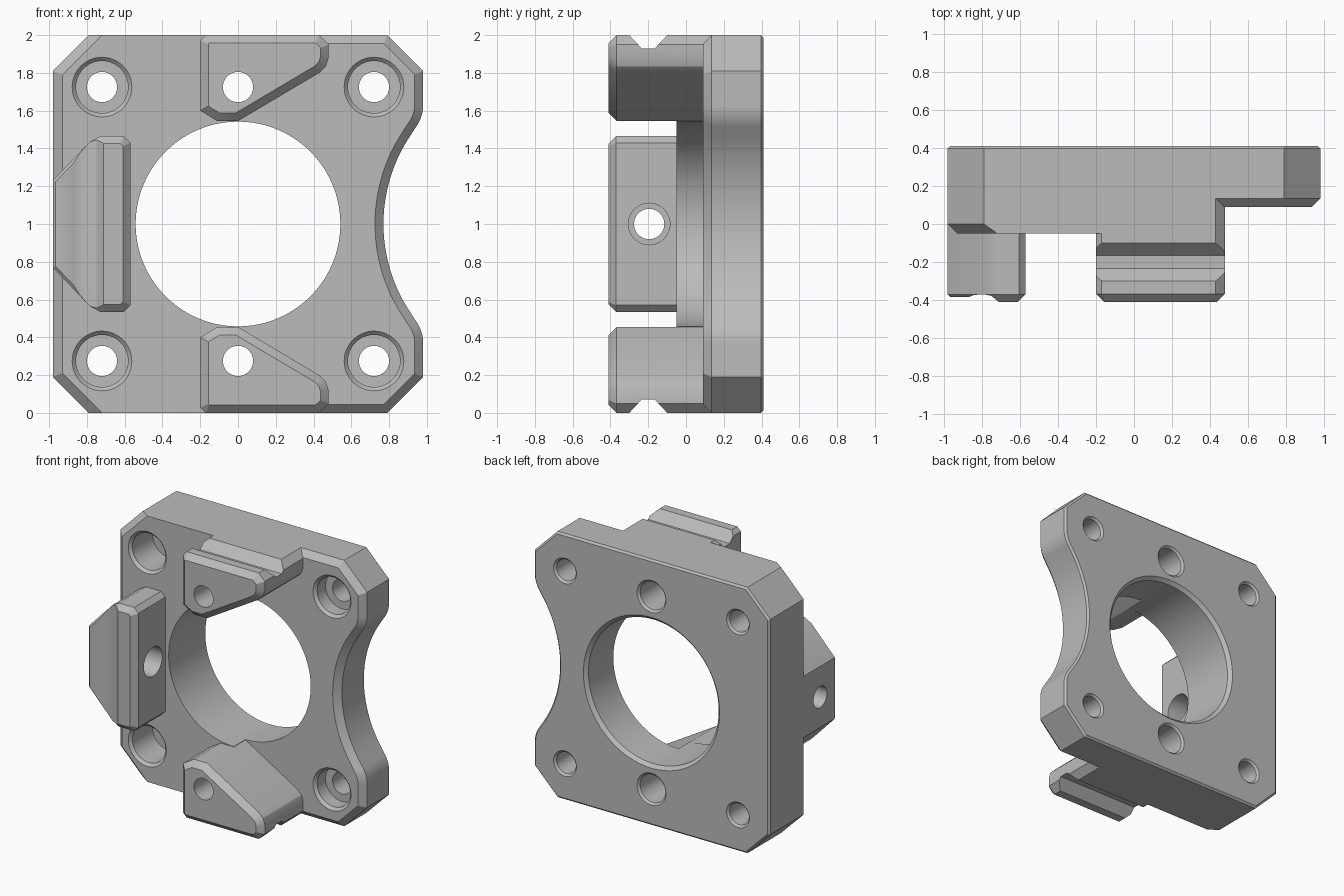
import bpy, bmesh, math
from math import sin, cos, pi

if "Cube" in bpy.data.objects:
    bpy.data.objects.remove(bpy.data.objects["Cube"])

metal = bpy.data.materials.new("light_grey")
metal.use_nodes = True
grey = (0.5, 0.5, 0.5, 1)
metal.diffuse_color = grey
metal.node_tree.nodes["Principled BSDF"].inputs["Base Color"].default_value = grey


def finish(bm, name):
    bmesh.ops.recalc_face_normals(bm, faces=bm.faces)
    mesh = bpy.data.meshes.new(name)
    bm.to_mesh(mesh)
    bm.free()
    mesh.materials.append(metal)
    ob = bpy.data.objects.new(name, mesh)
    bpy.context.collection.objects.link(ob)
    return ob


def chamfer(bm, y, size, keep):
    edges = [e for e in bm.edges
             if all(abs(v.co.y - y) < 1e-5 for v in e.verts)
             and keep((e.verts[0].co + e.verts[1].co) / 2)]
    bmesh.ops.bevel(bm, geom=edges, offset=size, segments=1, profile=0.5,
                    affect='EDGES', clamp_overlap=False)


def prism(name, outline, a, b, axis='y', chamfers=()):
    """Extrude a closed outline along an axis, then chamfer chosen rims."""
    place = {'x': lambda u, v: (a, u, v),
             'y': lambda u, v: (u, a, v),
             'z': lambda u, v: (u, v, a)}[axis]
    bm = bmesh.new()
    face = bm.faces.new([bm.verts.new(place(u, v)) for u, v in outline])
    ext = bmesh.ops.extrude_face_region(bm, geom=[face], use_keep_orig=True)
    move = [(b - a) if c == axis else 0 for c in 'xyz']
    bmesh.ops.translate(bm, vec=move,
                        verts=[g for g in ext['geom'] if isinstance(g, bmesh.types.BMVert)])
    bmesh.ops.recalc_face_normals(bm, faces=bm.faces)
    for y, size, keep in chamfers:
        chamfer(bm, y, size, keep)
    return finish(bm, name)


def turned(name, profile, x=0, y=0, z=1, axis='y', steps=48):
    """Solid of revolution from (distance along axis, radius) pairs."""
    bm = bmesh.new()
    rings = []
    for d, r in profile:
        ring = []
        for i in range(steps):
            c, s = r * cos(2 * pi * i / steps), r * sin(2 * pi * i / steps)
            ring.append(bm.verts.new((x + c, d, z + s) if axis == 'y' else (d, y + c, z + s)))
        rings.append(ring)
    for p, q in zip(rings, rings[1:]):
        for i in range(steps):
            j = (i + 1) % steps
            bm.faces.new((p[i], p[j], q[j], q[i]))
    bm.faces.new(rings[0])
    bm.faces.new(rings[-1])
    return finish(bm, name)


def combine(body, tool, operation):
    tool.hide_render = True
    mod = body.modifiers.new(tool.name, 'BOOLEAN')
    mod.operation, mod.solver, mod.object = operation, 'EXACT', tool
    bpy.context.view_layer.objects.active = body
    bpy.ops.object.modifier_apply(modifier=mod.name)
    bpy.data.objects.remove(tool)


def arc(cx, cz, r, start, end, n):
    return [(cx + r * cos(start + (end - start) * i / n),
             cz + r * sin(start + (end - start) * i / n)) for i in range(n + 1)]


def flip(points):
    return [(x, 2 - z) for x, z in points]


BACK, FRONT, LOW_FRONT, TIP = 0.41, -0.05, 0.09, -0.41

# Thick half of the plate
plate = prism("mounting_plate",
              [(0, 0), (-0.79, 0), (-0.98, 0.19), (-0.98, 1.81), (-0.79, 2), (0, 2)],
              FRONT, BACK, chamfers=[
                  (FRONT, 0.05, lambda m: m.x < -0.8),
                  (BACK, 0.014, lambda m: m.x < -0.01)])

# Thin half with the scalloped side
turn = math.atan2(0.63, 0.83)
upper = ([(-0.1, 2), (0.79, 2), (0.98, 1.81)]
         + arc(0.78, 1.63, 0.2, 0, -turn, 8)
         + arc(1.61, 1, 0.84, pi - turn, pi, 14)[1:])
scallop = upper + flip(upper)[-2::-1]
thin_half = prism("thin_half", scallop, LOW_FRONT, BACK, chamfers=[
    (LOW_FRONT, 0.045, lambda m: m.x > -0.09),
    (BACK, 0.014, lambda m: m.x > -0.09)])
combine(plate, thin_half, 'UNION')

# Upper and lower lugs, each with a groove on the outer side
lug = [(-0.17, 2), (-0.2, 1.97), (-0.2, 1.6), (-0.11, 1.545), (0, 1.545),
       (0.43, 1.8), (0.465, 1.835), (0.48, 1.88), (0.48, 1.95), (0.43, 2)]
groove = [(-0.31, 2.01), (-0.235, 1.93), (-0.165, 1.93), (-0.09, 2.01)]
for name, shape in (("upper", lambda p: p), ("lower", flip)):
    part = prism(name + "_lug", shape(lug), TIP, 0.2,
                 chamfers=[(TIP, 0.043, lambda m: True)])
    combine(part, prism(name + "_groove", shape(groove), -0.5, 0.7, 'x'), 'DIFFERENCE')
    combine(plate, part, 'UNION')

# Side block with a shallow channel along its front
half = [(-0.57, 1.43), (-0.605, 1.465), (-0.73, 1.465), (-0.785, 1.435), (-0.98, 1.23)]
block = prism("side_block", half + flip(half)[::-1], TIP, 0.05,
              chamfers=[(TIP, 0.04, lambda m: True)])
channel = [(-1.1, -0.5), (-1.1, -0.385), (-0.87, -0.385), (-0.84, -0.373),
           (-0.79, -0.37), (-0.75, -0.378), (-0.71, -0.412), (-0.7, -0.5)]
combine(block, prism("channel", channel, 0.3, 1.7, 'z'), 'DIFFERENCE')
combine(plate, block, 'UNION')

# Central bore
combine(plate, turned("bore", [(-0.3, 0.542), (0.385, 0.542), (BACK, 0.567), (0.45, 0.607)],
                      steps=96), 'DIFFERENCE')

# Counterbored corner holes and stepped lug holes
for z in (0.275, 1.725):
    for x, face in ((-0.72, FRONT), (0.72, LOW_FRONT)):
        combine(plate, turned("screw_hole", [
            (face - 0.02, 0.178), (face + 0.02, 0.138), (0.21, 0.138), (0.21, 0.08),
            (0.395, 0.08), (0.43, 0.115)], x, z=z), 'DIFFERENCE')
    combine(plate, turned("lug_hole", [
        (-0.5, 0.08), (0, 0.08), (0, 0.105), (0.395, 0.105), (0.43, 0.14)], z=z), 'DIFFERENCE')

# Cross hole through the side block
combine(plate, turned("cross_hole", [(-1.1, 0.08), (-0.8, 0.08), (-0.8, 0.11), (-0.5, 0.11)],
                      y=-0.195, axis='x'), 'DIFFERENCE')

bpy.ops.object.select_all(action='DESELECT')
plate.select_set(True)
bpy.context.view_layer.objects.active = plate
bpy.ops.object.shade_smooth_by_angle(angle=math.radians(25))
